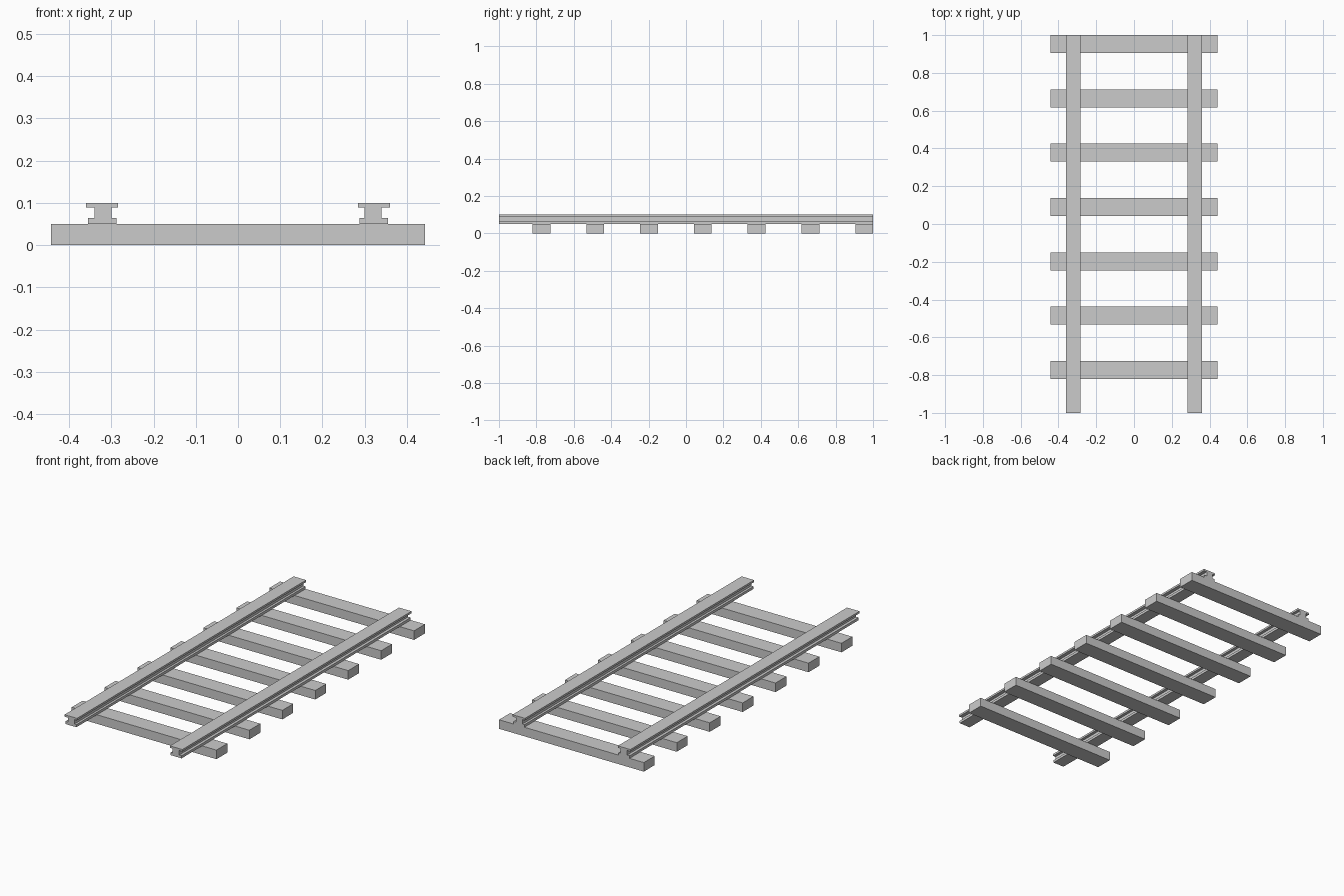
import bpy, bmesh

if "Cube" in bpy.data.objects:
    bpy.data.objects.remove(bpy.data.objects["Cube"])

SLEEPER_COUNT = 7
SLEEPER_SIZE = (0.885, 0.095, 0.05)
SLEEPER_PITCH = 0.2875

# Right rail cross-section (x, z): foot, web, head
RAIL_PROFILE = [
    (0.2875, 0.05), (0.3555, 0.05), (0.3555, 0.064), (0.34, 0.064),
    (0.34, 0.089), (0.36, 0.089), (0.36, 0.10), (0.284, 0.10),
    (0.284, 0.089), (0.30, 0.089), (0.30, 0.064), (0.2875, 0.064),
]


def link_mesh(name, bm):
    bmesh.ops.recalc_face_normals(bm, faces=bm.faces)
    mesh = bpy.data.meshes.new(name)
    bm.to_mesh(mesh)
    bm.free()
    obj = bpy.data.objects.new(name, mesh)
    bpy.context.collection.objects.link(obj)
    return obj


def make_rail(name, side):
    bm = bmesh.new()
    end = bm.faces.new([bm.verts.new((side * x, -1, z)) for x, z in RAIL_PROFILE])
    geom = bmesh.ops.extrude_face_region(bm, geom=[end], use_keep_orig=True)["geom"]
    moved = [g for g in geom if isinstance(g, bmesh.types.BMVert)]
    bmesh.ops.translate(bm, verts=moved, vec=(0, 2, 0))
    return link_mesh(name, bm)


def make_sleeper(name, y):
    bm = bmesh.new()
    bmesh.ops.create_cube(bm, size=1)
    bmesh.ops.scale(bm, verts=bm.verts, vec=SLEEPER_SIZE)
    obj = link_mesh(name, bm)
    obj.location = (0, y, SLEEPER_SIZE[2] / 2)
    return obj


# Mirrored pair of rails
make_rail("rail_right", 1)
make_rail("rail_left", -1)

# Sleepers, starting flush with the back end of the rails
for i in range(SLEEPER_COUNT):
    make_sleeper(f"sleeper_{i + 1}", 1 - SLEEPER_SIZE[1] / 2 - i * SLEEPER_PITCH)
